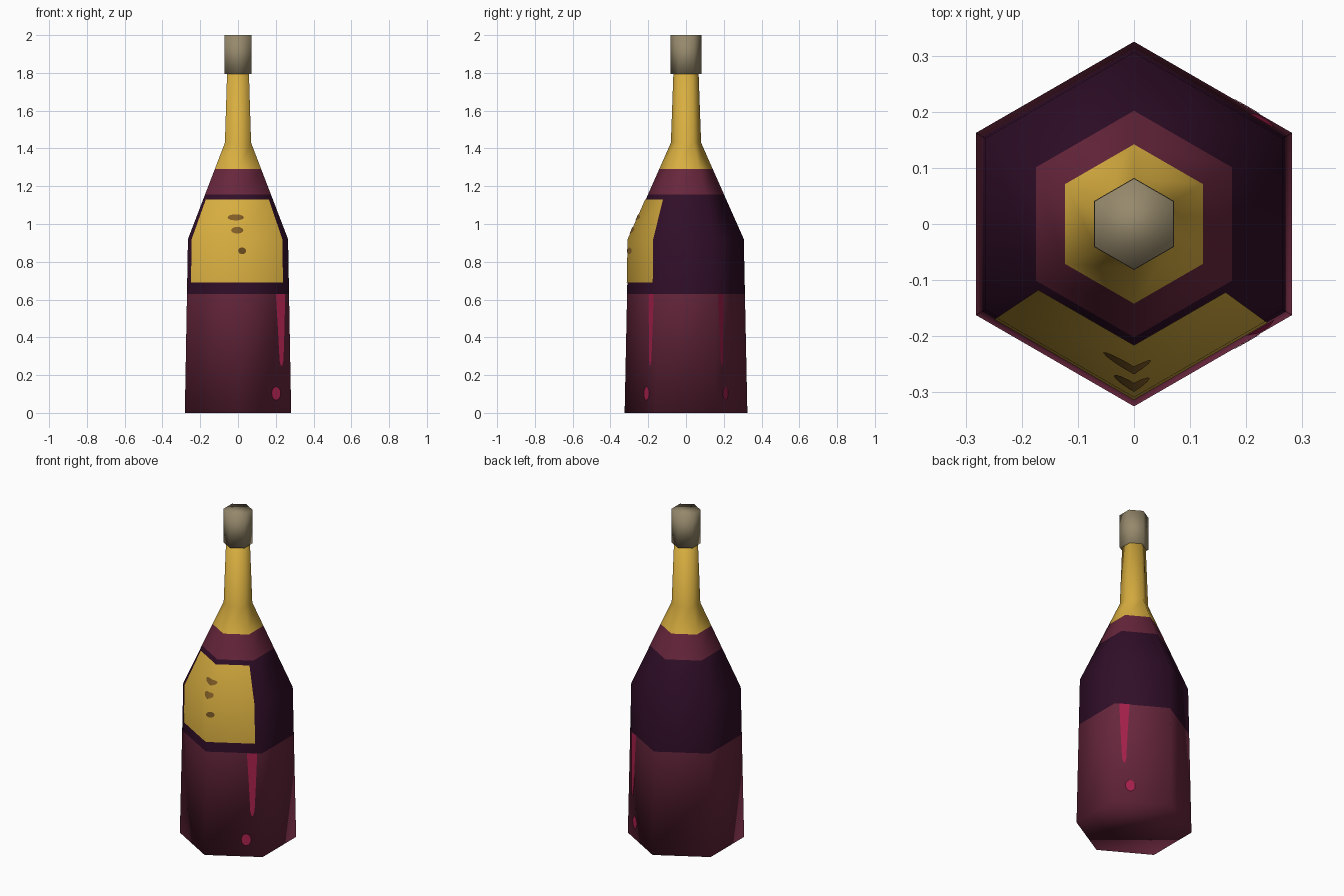
import bpy, bmesh, math

if "Cube" in bpy.data.objects:
    bpy.data.objects.remove(bpy.data.objects["Cube"])

T30 = math.tan(math.radians(30))
C30 = math.cos(math.radians(30))


def material(name, r, g, b):
    def lin(c):
        c /= 255
        return c / 12.92 if c <= 0.04045 else ((c + 0.055) / 1.055) ** 2.4
    m = bpy.data.materials.new(name)
    m.diffuse_color = (lin(r), lin(g), lin(b), 1)
    m.use_nodes = True
    m.node_tree.nodes["Principled BSDF"].inputs["Base Color"].default_value = m.diffuse_color
    return m


burgundy = material("burgundy", 103, 38, 60)
plum = material("dark_plum", 48, 14, 40)
gold = material("gold", 216, 174, 64)
cork_mat = material("cork_grey", 150, 137, 108)
crimson = material("crimson", 168, 32, 76)
brown = material("brown", 128, 92, 38)

# corner radius of the bottle by height
PROFILE = [(0, 0.325), (0.92, 0.306), (1.43, 0.080), (1.82, 0.066)]


def radius(z):
    for (z0, r0), (z1, r1) in zip(PROFILE, PROFILE[1:]):
        if z <= z1:
            return r0 + (r1 - r0) * (z - z0) / (z1 - z0)
    return PROFILE[-1][1]


def finish(name, bm, mats):
    me = bpy.data.meshes.new(name)
    bm.normal_update()
    bm.to_mesh(me)
    bm.free()
    ob = bpy.data.objects.new(name, me)
    bpy.context.collection.objects.link(ob)
    for m in mats:
        me.materials.append(m)
    for p in me.polygons:
        p.use_smooth = True
    return ob


def hex_lathe(name, rings, mats, pick):
    """Capped six-sided lathe with corners on the y axis."""
    bm = bmesh.new()
    loops = []
    for z, r in rings:
        angles = [math.radians(30 + 60 * i) for i in range(6)]
        loops.append([bm.verts.new((r * math.cos(a), r * math.sin(a), z)) for a in angles])
    for a, b in zip(loops, loops[1:]):
        for i in range(6):
            j = (i + 1) % 6
            bm.faces.new((a[i], a[j], b[j], b[i]))
    bm.faces.new(loops[0][::-1])
    bm.faces.new(loops[-1])
    for f in bm.faces:
        f.material_index = pick(f.calc_center_median().z)
    return finish(name, bm, mats)


def sheet(name, rows, mat, lift=0.003, side=-1):
    """Thin plate lying on the front (side -1) or back faces; rows of (z, [x...])."""
    bm = bmesh.new()
    grid = []
    for z, xs in rows:
        r = radius(z) + lift
        grid.append([bm.verts.new((x, side * (r - abs(x) * T30), z)) for x in xs])
    for a, b in zip(grid, grid[1:]):
        for i in range(len(a) - 1):
            quad = (a[i], a[i + 1], b[i + 1], b[i])
            bm.faces.new(quad if side < 0 else quad[::-1])
    return finish(name, bm, [mat])


def blob_rows(cx, cz, rx, rz, split=False):
    rows = []
    for i in range(7):
        a = math.radians(-80 + 160 * i / 6)
        w = rx * math.cos(a)
        xs = [cx - w, cx + w]
        if split:   # crosses the front corner
            xs = [min(xs[0], -0.001), 0, max(xs[1], 0.001)]
        rows.append((cz + rz * math.sin(a), xs))
    return rows


# bottle body, coloured in bands by height
heights = [0, 0.63, 0.92, 1.155, 1.29, 1.43, 1.82]


def band(z):
    return 2 if z > 1.29 else 0 if z > 1.155 else 1 if z > 0.63 else 0


hex_lathe("bottle", [(z, radius(z)) for z in heights], [burgundy, plum, gold], band)

# stopper
hex_lathe("stopper", [(1.795, 0.082), (2.0, 0.081)], [cork_mat], lambda z: 0)

# label wrapped round the front corner
label = []
for z in (0.69, 0.92, 1.13):
    half = radius(z) * C30
    label.append((z, [-0.925 * half, 0, 0.885 * half]))
sheet("label", label, gold)

# worn marks on the label
for i, (cx, cz, rx, rz, split) in enumerate([(-0.012, 1.035, 0.043, 0.016, True),
                                             (-0.004, 0.967, 0.032, 0.018, True),
                                             (0.022, 0.858, 0.021, 0.018, False)]):
    sheet(f"label_mark_{i + 1}", blob_rows(cx, cz, rx, rz, split), brown, 0.006)

# drips and drops on the right-hand faces, front and back
for side, tag in ((-1, "front"), (1, "back")):
    sheet(f"drip_{tag}", [(0.25, [0.226, 0.234]), (0.28, [0.220, 0.241]),
                          (0.45, [0.211, 0.246]), (0.63, [0.200, 0.250])],
          crimson, 0.003, side)
    sheet(f"drop_{tag}", blob_rows(0.202, 0.103, 0.024, 0.036), crimson, 0.003, side)
